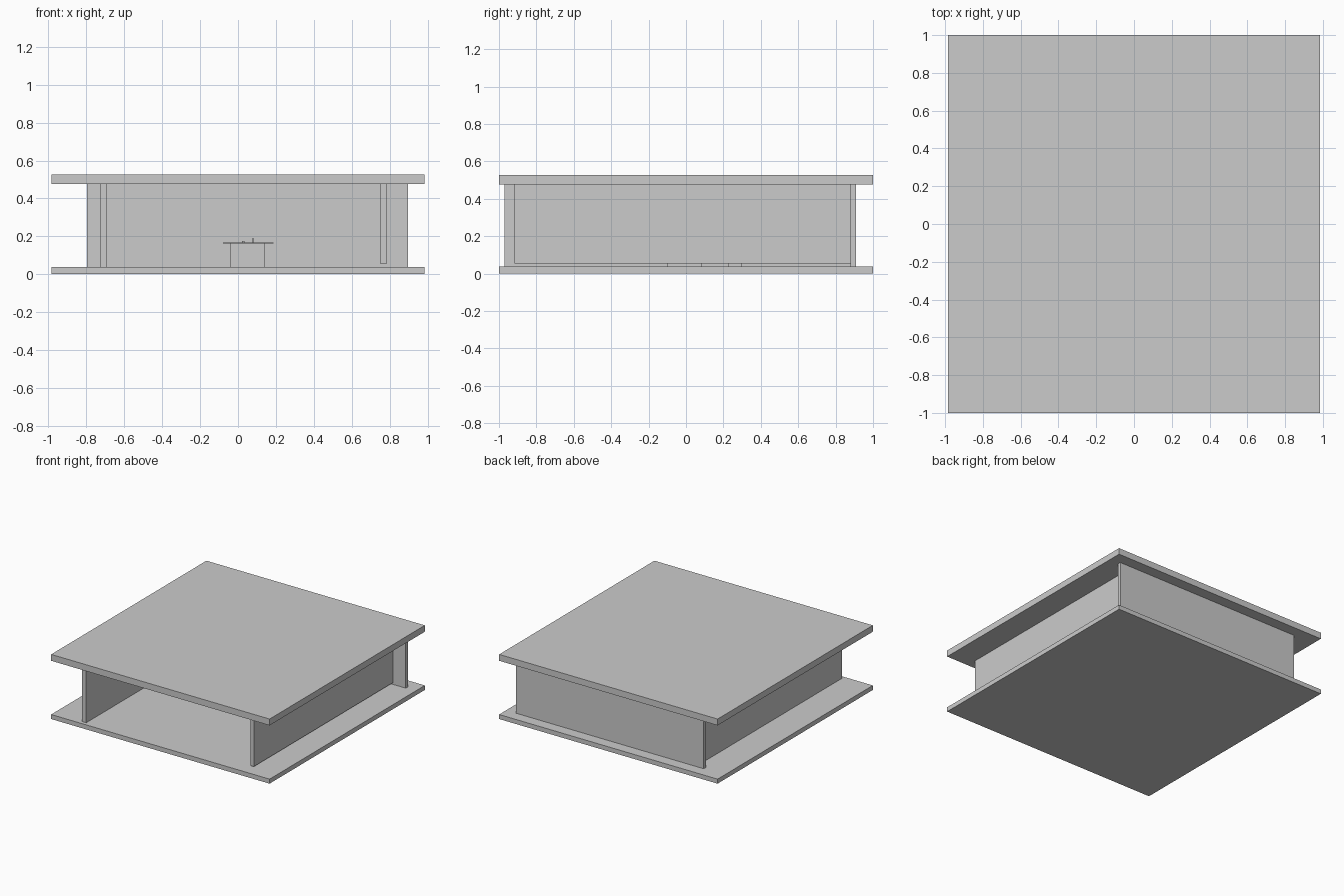
import bpy
import bmesh

if "Cube" in bpy.data.objects:
    bpy.data.objects.remove(bpy.data.objects["Cube"], do_unlink=True)

grey = bpy.data.materials.new("plain grey")
grey.use_nodes = True
colour = (0.6, 0.6, 0.6, 1)
grey.diffuse_color = colour
grey.node_tree.nodes["Principled BSDF"].inputs["Base Color"].default_value = colour


def box(name, xs, ys, zs):
    """Flat-sided block spanning the given x, y and z ranges."""
    mesh = bpy.data.meshes.new(name)
    bm = bmesh.new()
    bmesh.ops.create_cube(bm, size=1)
    for v in bm.verts:
        for axis, (lo, hi) in enumerate((xs, ys, zs)):
            v.co[axis] = hi if v.co[axis] > 0 else lo
    bm.to_mesh(mesh)
    bm.free()
    mesh.materials.append(grey)
    obj = bpy.data.objects.new(name, mesh)
    bpy.context.collection.objects.link(obj)
    return obj


FLOOR, CEILING = 0.037, 0.475
SIDE = 0.985

# Floor and roof slabs
box("floor_slab", (-SIDE, SIDE), (-1, 1), (0, FLOOR))
box("roof_slab", (-SIDE, SIDE), (-1, 1), (CEILING, 0.527))

# Three walls, open at the front; one side wall stops just above the floor
box("back_wall", (-0.797, 0.897), (0.88, 0.91), (FLOOR, CEILING))
box("right_wall", (-0.727, -0.69), (-0.97, 0.88), (FLOOR, CEILING))
box("left_wall", (0.752, 0.784), (-0.916, 0.88), (0.053, CEILING))

# Table with a thin overhanging top
box("table_base", (-0.042, 0.142), (-0.1, 0.086), (FLOOR, 0.161))
box("table_top", (-0.079, 0.187), (-0.14, 0.126), (0.161, 0.168))

# Small items on the table
box("table_item_tall", (0.073, 0.085), (-0.01, 0.002), (0.168, 0.188))
box("table_item_flat", (0.02, 0.034), (-0.01, 0.004), (0.168, 0.174))

# Stool behind the table
box("stool", (0.015, 0.088), (0.227, 0.3), (FLOOR, 0.11))
